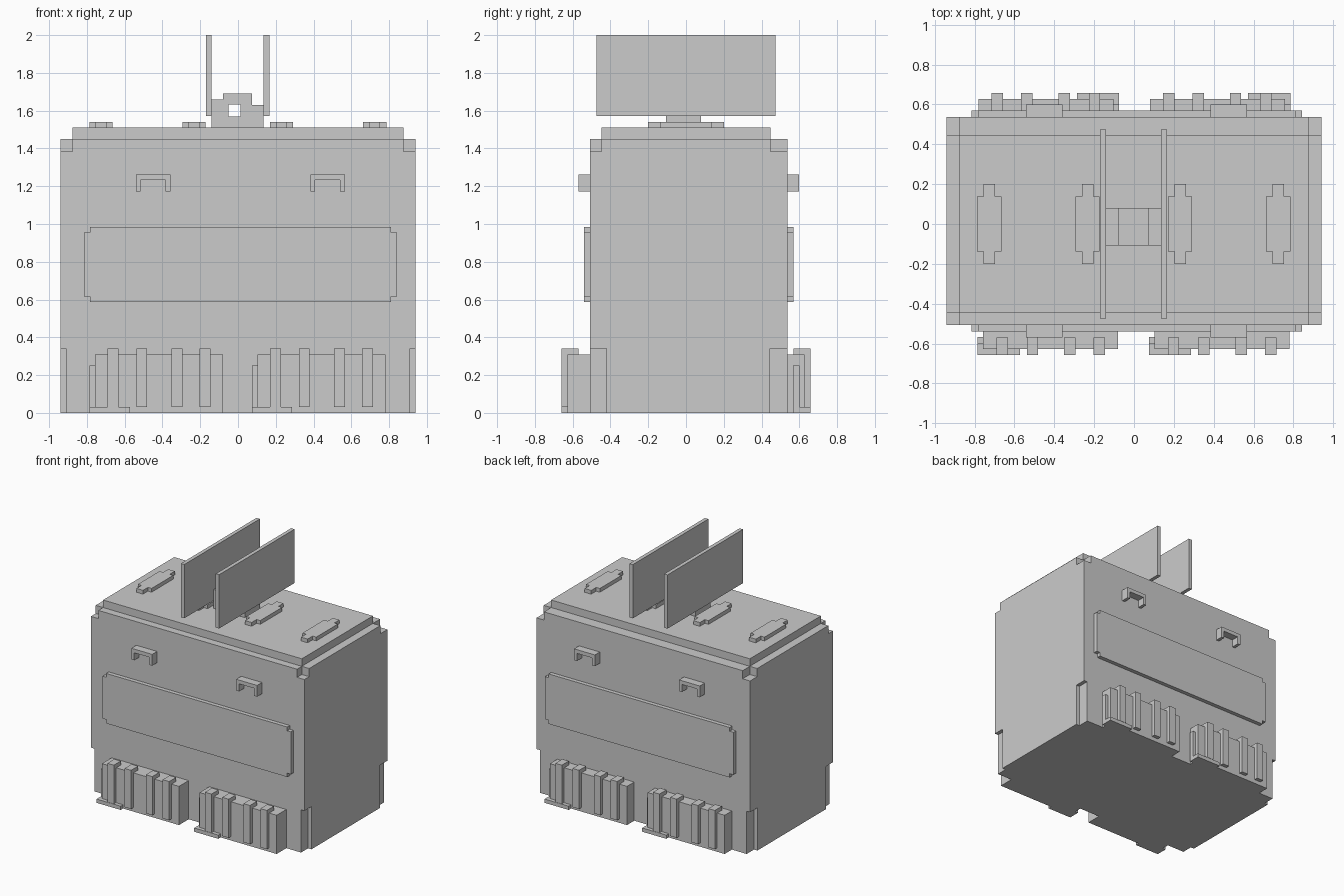
import bpy, bmesh

if "Cube" in bpy.data.objects:
    bpy.data.objects.remove(bpy.data.objects["Cube"])


def prism(bm, pts, axis, lo, hi):
    """Extrude a 2D outline along axis ('y': points are x,z; 'z': points are x,y)."""
    def place(p, d):
        return (p[0], d, p[1]) if axis == 'y' else (p[0], p[1], d)
    a = [bm.verts.new(place(p, lo)) for p in pts]
    b = [bm.verts.new(place(p, hi)) for p in pts]
    bm.faces.new(a)
    bm.faces.new(b)
    n = len(pts)
    for i in range(n):
        j = (i + 1) % n
        bm.faces.new((a[i], a[j], b[j], b[i]))


def make(name, parts):
    """Build one object from a list of (outline, axis, low, high) prisms."""
    bm = bmesh.new()
    for part in parts:
        prism(bm, *part)
    bmesh.ops.recalc_face_normals(bm, faces=bm.faces)
    mesh = bpy.data.meshes.new(name)
    bm.to_mesh(mesh)
    bm.free()
    obj = bpy.data.objects.new(name, mesh)
    bpy.context.collection.objects.link(obj)
    return obj


def box(x0, x1, y0, y1, z0, z1):
    return ([(x0, y0), (x1, y0), (x1, y1), (x0, y1)], 'z', z0, z1)


def notched(u0, u1, v0, v1, nu, nv):
    """Rectangle outline with a square notch at every corner."""
    return [(u0 + nu, v0), (u1 - nu, v0), (u1 - nu, v0 + nv), (u1, v0 + nv),
            (u1, v1 - nv), (u1 - nu, v1 - nv), (u1 - nu, v1), (u0 + nu, v1),
            (u0 + nu, v1 - nv), (u0, v1 - nv), (u0, v0 + nv), (u0 + nu, v0 + nv)]


def cut(obj, cutter):
    mod = obj.modifiers.new("cut", 'BOOLEAN')
    mod.operation = 'DIFFERENCE'
    mod.solver = 'EXACT'
    mod.object = cutter
    cutter.hide_render = True
    cutter.hide_set(True)


# Main body with notched corners at the top and bottom
FRONT, BACK = -0.507, 0.537
body = make("body", [box(-0.94, 0.94, FRONT, BACK, 0, 1.45)])
corners = []
for s in (-1, 1):
    for inner, outer, back in ((-0.42, -0.6, False), (0.445, 0.6, True)):
        corners.append(box(*sorted((s * 0.91, s * 1.1)),
                           *sorted((inner, outer)), -0.1, 0.34))
        top_inner = 0.447 if back else -0.447
        corners.append(box(*sorted((s * 0.875, s * 1.1)),
                           *sorted((top_inner, outer)), 1.385, 1.6))
cut(body, make("corner_cutter", corners))

# Raised roof
make("roof", [box(-0.875, 0.875, -0.447, 0.447, 1.45, 1.51)])

# Side panels and handles on front and back
handle = [(0, 0), (0.025, 0), (0.025, 0.06), (0.158, 0.06), (0.158, 0),
          (0.183, 0), (0.183, 0.09), (0, 0.09)]
for side, wall, s in (("front", FRONT, -1), ("back", BACK, 1)):
    make(side + "_panel", [(notched(-0.815, 0.843, 0.587, 0.985, 0.032, 0.03),
                            'y', wall, wall + s * 0.032)])
    for label, x in (("left", -0.541), ("right", 0.383)):
        pts = [(x + px, 1.172 + pz) for px, pz in handle]
        make(f"{side}_{label}_handle", [(pts, 'y', wall, wall + s * 0.062)])

# Ribbed blocks at the base, the back pair turned half round
for side, s in (("front", 1), ("back", -1)):
    for label, x in (("a", -0.785), ("b", 0.075)):
        def turned(x0, x1, y0, y1, z0, z1):
            return box(*sorted((s * (x + x0), s * (x + x1))),
                       *sorted((s * y0, s * y1)), z0, z1)
        make(f"{side}_block_{label}",
             [turned(0.027, 0.705, -0.628, -0.5, 0, 0.308)])
        make(f"{side}_ribs_{label}",
             [turned(r, r + 0.057, -0.658, -0.57, 0.032, 0.34)
              for r in (0.095, 0.247, 0.434, 0.582)])
        make(f"{side}_step_{label}",
             [turned(0, 0.212, -0.658, -0.567, 0, 0.03),
              turned(0, 0.03, -0.6, -0.567, 0.03, 0.25)])

# Flat pads on the roof
for i, x in enumerate((-0.726, -0.233, 0.231, 0.724)):
    make(f"roof_pad_{i + 1}", [(notched(x - 0.061, x + 0.061, -0.2, 0.2, 0.032, 0.063),
                                'z', 1.51, 1.54)])

# Stepped mount with a square opening
mount = make("top_mount", [([(-0.14, 1.51), (0.136, 1.51), (0.136, 1.63), (0.075, 1.63),
                             (0.075, 1.692), (-0.08, 1.692), (-0.08, 1.66), (-0.14, 1.66)],
                            'y', -0.107, 0.08)])
cut(mount, make("mount_cutter", [box(-0.05, 0.014, -0.3, 0.3, 1.57, 1.633)]))

# Two upright plates
for label, x in (("left", -0.17), ("right", 0.136)):
    make(label + "_plate", [box(x, x + 0.03, -0.475, 0.475, 1.572, 2.0)])
